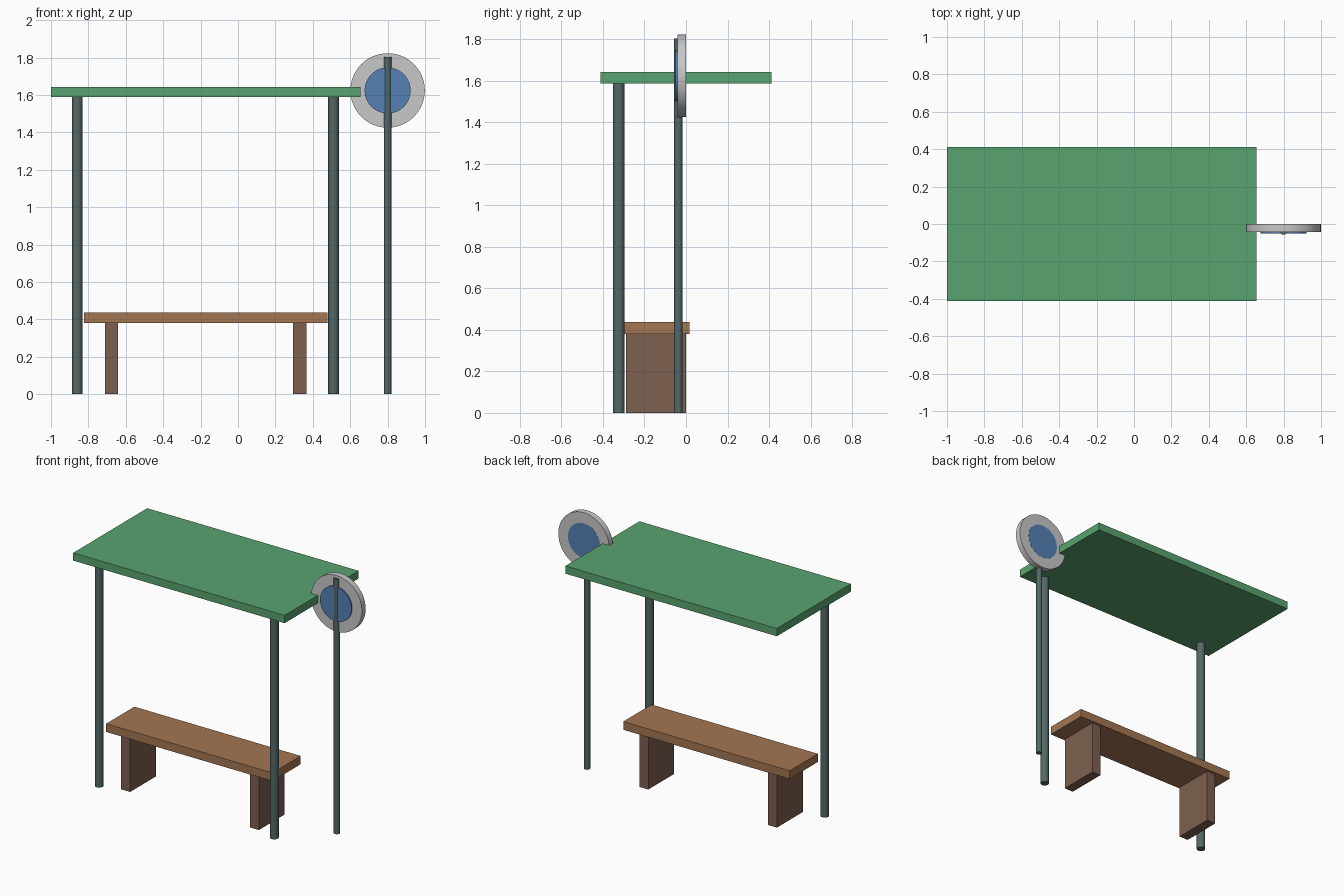
import bpy, math

if "Cube" in bpy.data.objects:
    bpy.data.objects.remove(bpy.data.objects["Cube"])


def material(name, rgb):
    m = bpy.data.materials.new(name)
    m.diffuse_color = (*rgb, 1)
    m.use_nodes = True
    m.node_tree.nodes["Principled BSDF"].inputs["Base Color"].default_value = m.diffuse_color
    return m


GREEN = material("roof green", (0.10, 0.37, 0.16))
STEEL = material("dark steel", (0.085, 0.14, 0.135))
WOOD = material("seat wood", (0.37, 0.18, 0.085))
DARK_WOOD = material("leg wood", (0.205, 0.115, 0.08))
GREY = material("sign grey", (0.58, 0.58, 0.58))
BLUE = material("sign blue", (0.09, 0.22, 0.46))


def box(name, x, y, z, mat):
    """Box from its (min, max) ranges."""
    ranges = (x, y, z)
    bpy.ops.mesh.primitive_cube_add(size=1, location=[(a + b) / 2 for a, b in ranges])
    ob = bpy.context.object
    ob.name = name
    ob.scale = [b - a for a, b in ranges]
    bpy.ops.object.transform_apply(location=False, rotation=False, scale=True)
    ob.data.materials.append(mat)


def cylinder(name, radius, depth, centre, mat, facing_front=False):
    tilt = (math.pi / 2, 0, 0) if facing_front else (0, 0, 0)
    bpy.ops.mesh.primitive_cylinder_add(vertices=48, radius=radius, depth=depth,
                                        location=centre, rotation=tilt)
    ob = bpy.context.object
    ob.name = name
    ob.data.materials.append(mat)
    bpy.ops.object.shade_smooth_by_angle(angle=math.radians(30))


# Shelter roof and its two posts
box("roof", (-1.0, 0.654), (-0.413, 0.413), (1.588, 1.643), GREEN)
for side, x in (("left", -0.859), ("right", 0.511)):
    cylinder(f"{side}_post", 0.0285, 1.588, (x, -0.324, 0.794), STEEL)

# Bench
box("bench_seat", (-0.823, 0.479), (-0.298, 0.017), (0.38, 0.438), WOOD)
for side, x in (("left", -0.677), ("right", 0.33)):
    box(f"{side}_bench_leg", (x - 0.035, x + 0.035), (-0.288, 0.0), (0, 0.38), DARK_WOOD)

# Round stop sign on its pole, the blue centre showing on both faces
cylinder("sign_pole", 0.0205, 1.804, (0.8, -0.037, 0.902), STEEL)
cylinder("sign_disc", 0.199, 0.042, (0.8, -0.021, 1.624), GREY, True)
cylinder("sign_centre", 0.123, 0.052, (0.8, -0.025, 1.624), BLUE, True)
